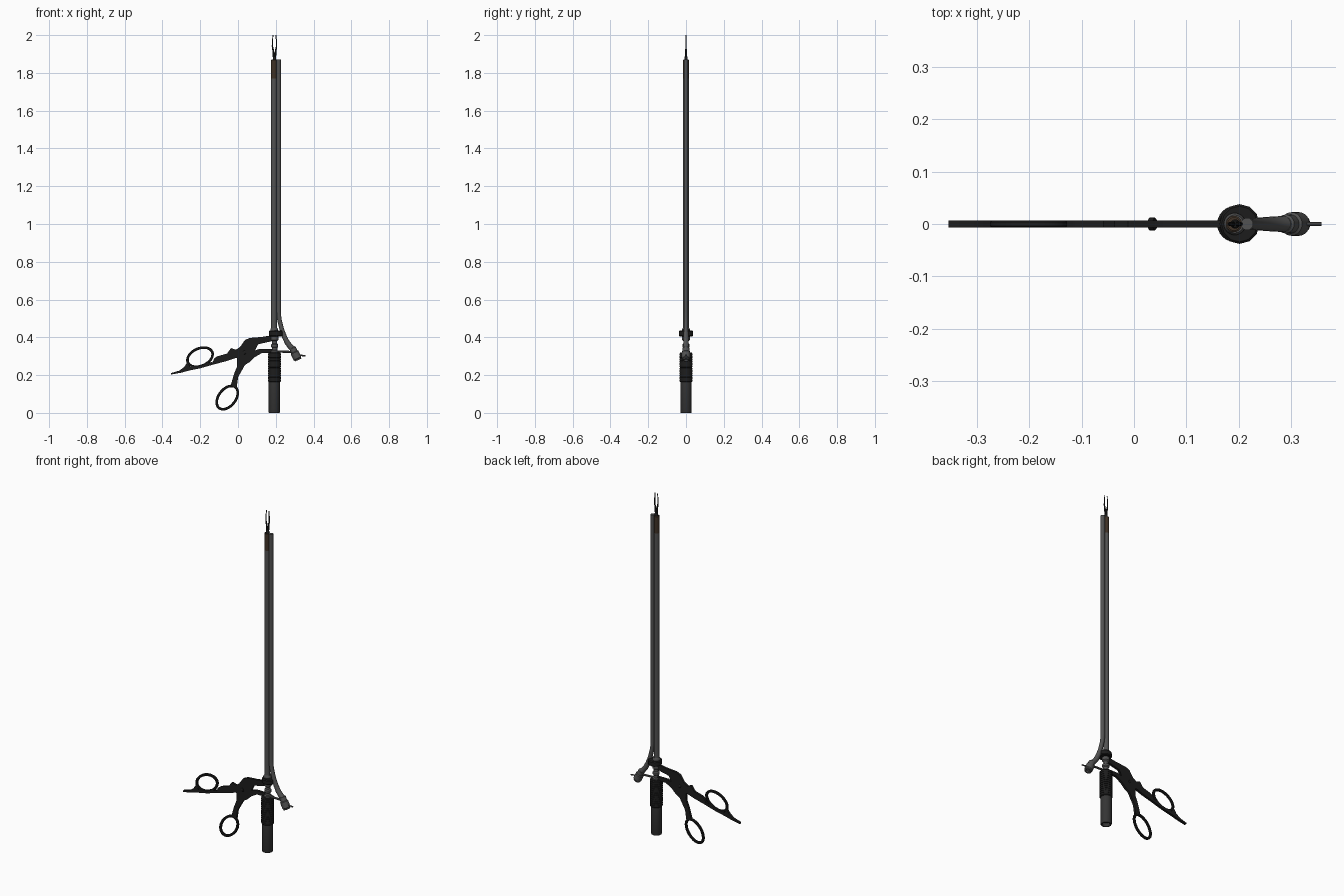
import bpy, bmesh, math
from mathutils import Matrix, Vector

if "Cube" in bpy.data.objects:
    bpy.data.objects.remove(bpy.data.objects["Cube"])


def material(name, v, g=None, b=None):
    m = bpy.data.materials.new(name)
    m.diffuse_color = (v, v if g is None else g, v if b is None else b, 1)
    m.use_nodes = True
    m.node_tree.nodes["Principled BSDF"].inputs["Base Color"].default_value = m.diffuse_color
    return m


BLACK = material("black_plastic", 0.012)
DARK = material("dark_rubber", 0.035)
STEEL = material("grey_steel", 0.085)
BROWN = material("brown_band", 0.05, 0.032, 0.02)


def finish(name, bm, mat):
    bmesh.ops.recalc_face_normals(bm, faces=bm.faces)
    mesh = bpy.data.meshes.new(name)
    bm.to_mesh(mesh)
    bm.free()
    ob = bpy.data.objects.new(name, mesh)
    bpy.context.collection.objects.link(ob)
    mesh.materials.append(mat)
    bpy.ops.object.select_all(action='DESELECT')
    ob.select_set(True)
    bpy.context.view_layer.objects.active = ob
    bpy.ops.object.shade_smooth_by_angle(angle=math.radians(35))
    return ob


def skin(bm, rings, closed=False):
    """Bridge consecutive vertex rings, capping both ends unless closed."""
    n = len(rings[0])
    pairs = list(zip(rings, rings[1:])) + ([(rings[-1], rings[0])] if closed else [])
    for a, b in pairs:
        for i in range(n):
            j = (i + 1) % n
            bm.faces.new((a[i], a[j], b[j], b[i]))
    if not closed:
        bm.faces.new(rings[0])
        bm.faces.new(rings[-1])


def lathe(name, profile, x, z, mat, direction=(0, 0, 1), sides=24):
    """Turn (radius, height) pairs around an axis starting at (x, 0, z)."""
    bm = bmesh.new()
    rot = Vector((0, 0, 1)).rotation_difference(Vector(direction)).to_matrix().to_4x4()
    mtx = Matrix.Translation((x, 0, z)) @ rot
    rings = []
    for r, h in profile:
        rings.append([bm.verts.new(mtx @ Vector((r * math.cos(2 * math.pi * i / sides),
                      r * math.sin(2 * math.pi * i / sides), h))) for i in range(sides)])
    skin(bm, rings)
    return finish(name, bm, mat)


def sweep(name, path, mat, sides=16):
    """Round rod along (x, z, radius) points in the y = 0 plane."""
    bm = bmesh.new()
    rings = []
    for k, (x, z, r) in enumerate(path):
        a, b = path[max(k - 1, 0)], path[min(k + 1, len(path) - 1)]
        t = Vector((b[0] - a[0], 0, b[1] - a[1])).normalized()
        side = Vector((t.z, 0, -t.x))
        rings.append([bm.verts.new(Vector((x, 0, z))
                      + side * r * math.cos(2 * math.pi * i / sides)
                      + Vector((0, 1, 0)) * r * math.sin(2 * math.pi * i / sides))
                      for i in range(sides)])
    skin(bm, rings)
    return finish(name, bm, mat)


def plate(name, outline, mat, half=0.0068):
    """Flat (x, z) outline given thickness in y."""
    bm = bmesh.new()
    rings = [[bm.verts.new((x, y, z)) for x, z in outline] for y in (-half, half)]
    skin(bm, rings)
    bmesh.ops.triangulate(bm, faces=[f for f in bm.faces if len(f.verts) > 4])
    return finish(name, bm, mat)


def finger_ring(name, x, z, major, minor, tilt, mat, width=0.014, half=0.0068, n=36):
    """Tilted oval loop with a slightly chamfered section."""
    c, s = math.cos(math.radians(tilt)), math.sin(math.radians(tilt))
    section = [(0, -.6), (.25, -1), (.75, -1), (1, -.6), (1, .6), (.75, 1), (.25, 1), (0, .6)]
    bm = bmesh.new()
    rings = []
    for i in range(n):
        a = 2 * math.pi * i / n
        ring = []
        for w, y in section:
            u, v = (major - w * width) * math.cos(a), (minor - w * width) * math.sin(a)
            ring.append(bm.verts.new((x + u * c - v * s, y * half, z + u * s + v * c)))
        rings.append(ring)
    skin(bm, rings, closed=True)
    return finish(name, bm, mat)


# eyepiece barrel with a recessed bottom, and ribbed grip above it
lathe("eyepiece_barrel", [(.020, .02), (.022, 0), (.028, 0), (.030, .004), (.030, .17)],
      .192, 0, DARK)
ribs = [(.031, .163)]
for i in range(12):
    h = .167 + i * .0125
    ribs += [(.0345, h), (.0345, h + .009), (.0325, h + .0095), (.0325, h + .012)]
lathe("ribbed_grip", ribs + [(.0345, .317), (.030, .321)], .193, 0, BLACK)

# stepped stem and collar
lathe("stem", [(.020, .315), (.020, .328), (.014, .332), (.014, .345), (.019, .350),
               (.019, .362), (.013, .368), (.013, .380), (.020, .386), (.020, .410)],
      .194, 0, STEEL)
lathe("collar", [(.034, .405), (.038, .409), (.038, .430), (.034, .435)],
      .201, 0, BLACK, sides=12)
lathe("collar_neck", [(.021, .43), (.021, .442), (.017, .450)], .192, 0, STEEL)

# twin shaft tubes with brown tip band
lathe("main_shaft", [(.0155, .43), (.0155, 1.77)], .1905, 0, STEEL)
lathe("tip_band", [(.0155, 1.77), (.0155, 1.868), (.012, 1.87), (.012, 1.855)], .1905, 0, BROWN)
sweep("side_channel", [(.2155, 1.87, .0118), (.2155, .54, .0118), (.2165, .515, .0118),
                       (.220, .49, .0118), (.227, .46, .0118), (.236, .43, .012),
                       (.247, .40, .013), (.261, .372, .014), (.278, .350, .015),
                       (.293, .336, .016)], STEEL)

# port connector at the end of the side channel, with brace and pin
axis = Vector((.42, 0, -.9)).normalized()
lathe("port_connector", [(.014, -.004), (.018, 0), (.018, .022), (.0225, .026), (.0225, .060),
                         (.019, .064), (.019, .070), (.012, .070), (.012, .060)],
      .289, .343, STEEL, axis)
sweep("port_pin", [(.32, .306, .004), (.357, .302, .004)], STEEL, 8)
sweep("port_brace", [(.195, .326, .006), (.295, .322, .006)], STEEL, 8)

# scissor handles
plate("upper_handle", [(.19, .413), (.127, .402), (.063, .397), (.037, .386), (.011, .349),
                       (-.011, .334), (-.037, .343), (-.058, .314), (-.111, .299),
                       (-.127, .287), (-.138, .254), (-.058, .275), (-.011, .291),
                       (.02, .286), (.06, .29), (.085, .32), (.085, .345), (.10, .362),
                       (.19, .382)], BLACK)
plate("lower_handle", [(.19, .339), (.116, .339), (.074, .325), (.03, .325), (-.005, .29),
                       (.0, .258), (-.021, .206), (-.037, .15), (-.02, .135), (-.006, .14),
                       (.001, .19), (.037, .254), (.063, .270), (.09, .296), (.127, .317),
                       (.19, .317)], BLACK)
plate("handle_tail", [(-.354, .211), (-.31, .224), (-.285, .243), (-.268, .268), (-.255, .244),
                      (-.20, .249), (-.135, .272), (-.13, .256), (-.20, .236),
                      (-.255, .225), (-.30, .213), (-.354, .203)], BLACK)
finger_ring("upper_finger_ring", -.201, .295, .077, .053, 24, BLACK)
finger_ring("lower_finger_ring", -.057, .081, .077, .052, 52, BLACK)
sweep("handle_pivot", [(.03, .318, .012), (.04, .322, .012)], BLACK, 12)

# forceps jaws
lathe("jaw_base", [(.009, 1.85), (.009, 1.88), (.006, 1.888)], .193, 0, BLACK, sides=12)
for side, label in ((-1, "left"), (1, "right")):
    path = [(.004, 1.87, .004), (.005, 1.90, .005), (.007, 1.92, .0045), (.011, 1.94, .0035),
            (.0105, 1.965, .003), (.008, 2.0, .002)]
    sweep(label + "_jaw", [(.193 + side * x, z, r) for x, z, r in path], BLACK, 10)
